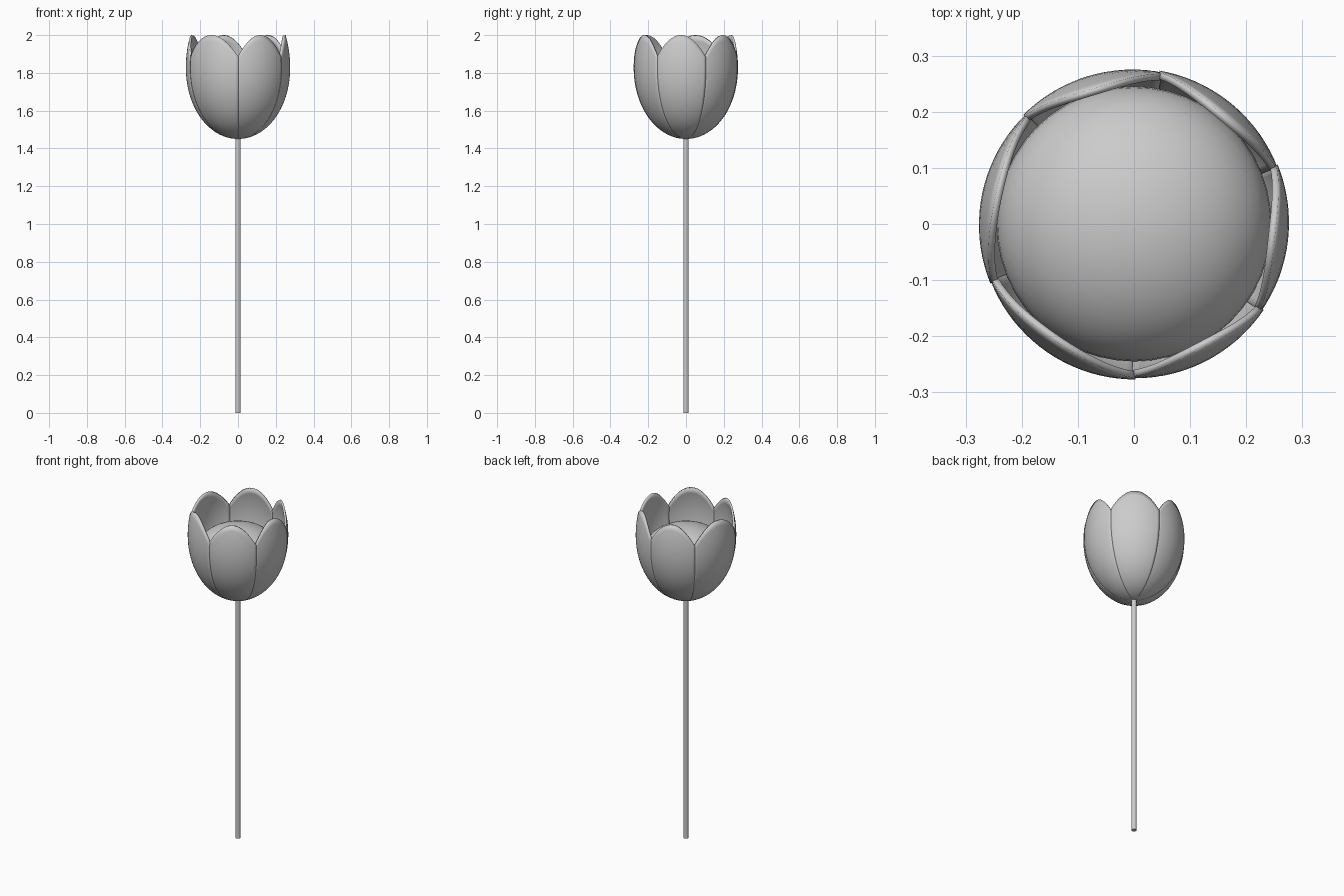
import bpy, bmesh, math

if "Cube" in bpy.data.objects:
    bpy.data.objects.remove(bpy.data.objects["Cube"])

BASE, WIDE, TIP, R = 1.45, 1.83, 2.0, 0.276
VALLEY = 1.885
SEAMS = [-90, -34, 22, 80, 135, 202, 270]   # petal borders in degrees


def cup_radius(z):
    # egg-shaped flower profile, widest at WIDE and closing in towards the tip
    if z > WIDE:
        return R - 0.024 * ((z - WIDE) / (TIP - WIDE)) ** 2
    d = min(1, (WIDE - z) / (WIDE - BASE))
    return max(0.003, R * (1 - d ** 2.05) ** 0.5)


def smooth(obj):
    bpy.ops.object.select_all(action='DESELECT')
    bpy.context.view_layer.objects.active = obj
    obj.select_set(True)
    bpy.ops.object.shade_smooth_by_angle(angle=math.radians(40))


def petal(name, a0, a1, cols=20, rows=28):
    bm = bmesh.new()
    grid = []
    for i in range(cols + 1):
        u = 2 * i / cols - 1
        ang = math.radians((a0 + a1) / 2 + u * (a1 - a0 + 1) / 2)
        top = TIP - (TIP - VALLEY) * abs(u) ** 2.1
        col = []
        for j in range(rows + 1):
            v = (j / rows) ** 1.6
            z = BASE + (top - BASE) * v
            r = cup_radius(z) * (1 + 0.004 * u)
            col.append(bm.verts.new((r * math.cos(ang), r * math.sin(ang), z)))
        grid.append(col)
    for i in range(cols):
        for j in range(rows):
            bm.faces.new((grid[i][j], grid[i + 1][j], grid[i + 1][j + 1], grid[i][j + 1]))
    mesh = bpy.data.meshes.new(name)
    bm.to_mesh(mesh)
    bm.free()
    obj = bpy.data.objects.new(name, mesh)
    bpy.context.collection.objects.link(obj)
    smooth(obj)
    mod = obj.modifiers.new("thickness", 'SOLIDIFY')
    mod.thickness = 0.012
    mod.offset = -1


# six petals around the cup
for k in range(6):
    petal(f"petal_{k + 1}", SEAMS[k], SEAMS[k + 1])

# domed heart of the flower
bpy.ops.mesh.primitive_uv_sphere_add(segments=48, ring_count=24, radius=1, location=(0, 0, 1.70))
heart = bpy.context.object
heart.name = "flower_heart"
heart.scale = (0.245, 0.245, 0.182)
smooth(heart)

# stem
bpy.ops.mesh.primitive_cylinder_add(vertices=24, radius=0.0145, depth=1.47, location=(0, 0, 0.735))
stem = bpy.context.object
stem.name = "stem"
smooth(stem)
